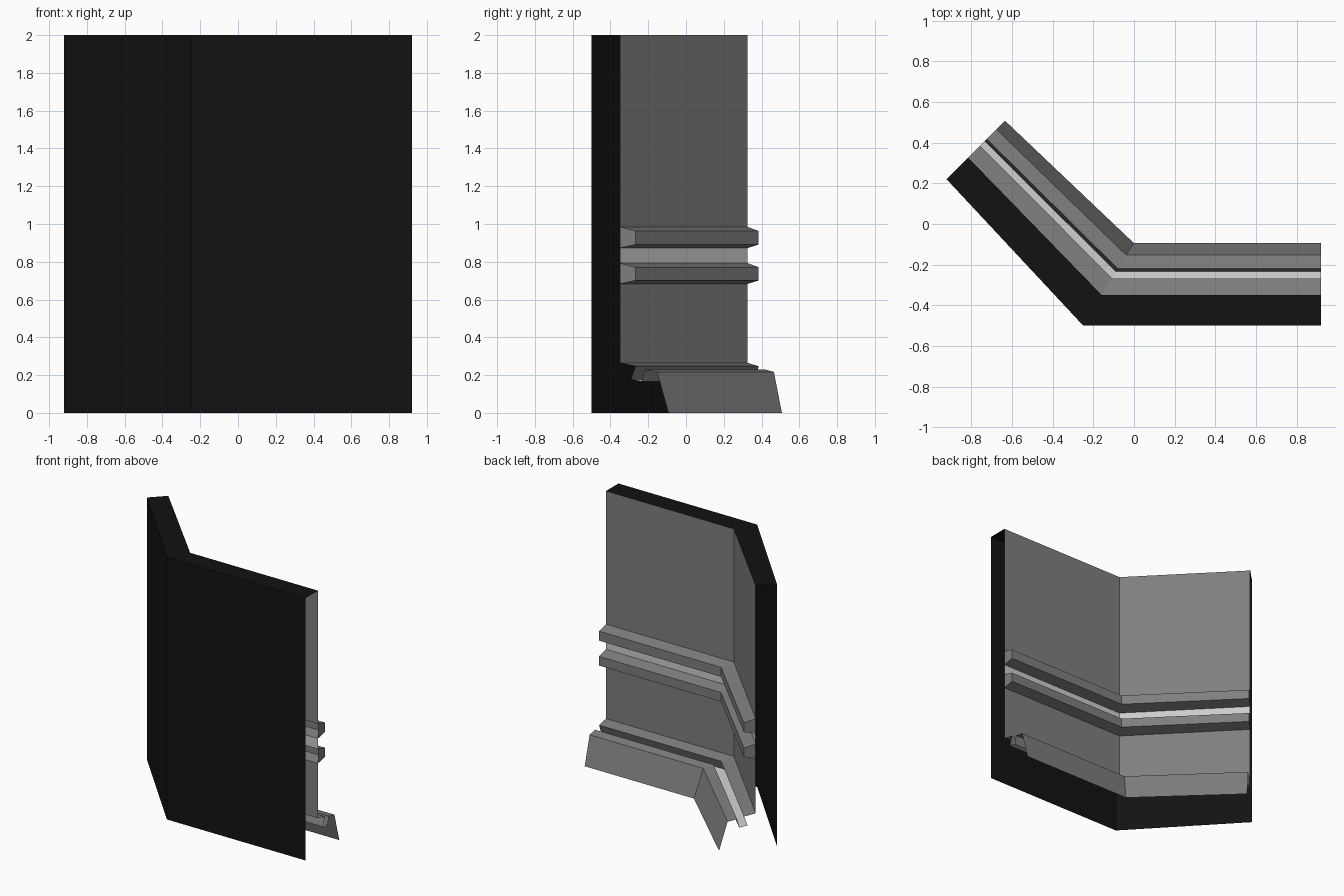
import bpy, bmesh

if "Cube" in bpy.data.objects:
    bpy.data.objects.remove(bpy.data.objects["Cube"])


def material(name, v):
    m = bpy.data.materials.new(name)
    m.diffuse_color = (v, v, v, 1)
    m.use_nodes = True
    m.node_tree.nodes["Principled BSDF"].inputs["Base Color"].default_value = m.diffuse_color
    return m


BLACK = material("black_paint", 0.006)
GREY = material("mid_grey", 0.21)
LIGHT = material("light_trim", 0.8)


def stations(y, z):
    """One profile point placed at the right end, the bend and the left end."""
    d = y + 0.5
    return [(0.92, y, z), (-0.25 + 0.61 * d, y, z),
            (-0.922 + 0.707 * d, 0.22 + 0.707 * d, z)]


def sweep(name, profile, mat, caps=False):
    """Open strip following the bent wall, listed from top to bottom."""
    bm = bmesh.new()
    rows = [[bm.verts.new(p) for p in stations(*pt)] for pt in profile]
    for a, b in zip(rows, rows[1:]):
        for i in range(2):
            bm.faces.new((a[i], a[i + 1], b[i + 1], b[i]))
    if caps:
        bm.faces.new([r[0] for r in rows])
        bm.faces.new([r[2] for r in reversed(rows)])
    # faces are oriented outward (towards the back of the wall)
    bm.normal_update()
    ref = bm.faces[:][0]
    flip = ref.normal.y < 0 if abs(ref.normal.y) > 0.01 else ref.normal.z < 0
    if flip:
        bmesh.ops.reverse_faces(bm, faces=bm.faces[:])
    me = bpy.data.meshes.new(name)
    bm.to_mesh(me)
    bm.free()
    ob = bpy.data.objects.new(name, me)
    me.materials.append(mat)
    bpy.context.collection.objects.link(ob)
    return ob


W, R = -0.35, -0.267   # wall plane and rail face

# black front panel with its top edge
sweep("front_panel", [(W, 2), (-0.5, 2), (-0.5, 0)], BLACK)

# back wall, split around the rails
sweep("upper_wall", [(W, 2), (W, 0.985)], GREY)
sweep("lower_wall", [(W, 0.683), (W, 0.265)], GREY)
sweep("light_band", [(W, 0.873), (W, 0.793)], LIGHT)

# two chamfered rails
for name, top, bottom in (("upper_rail", 0.985, 0.873), ("lower_rail", 0.793, 0.683)):
    sweep(name, [(W, top), (R, top - 0.022), (R, bottom + 0.018), (W, bottom)],
          GREY, caps=True)

# baseboard with a light strip in its groove
sweep("baseboard_lip", [(W, 0.265), (-0.267, 0.247), (-0.293, 0.178)], GREY)
sweep("groove_strip", [(-0.293, 0.178), (-0.235, 0.165)], LIGHT)
sweep("baseboard", [(-0.235, 0.165), (-0.22, 0.23), (-0.153, 0.217), (-0.093, 0)], GREY)
